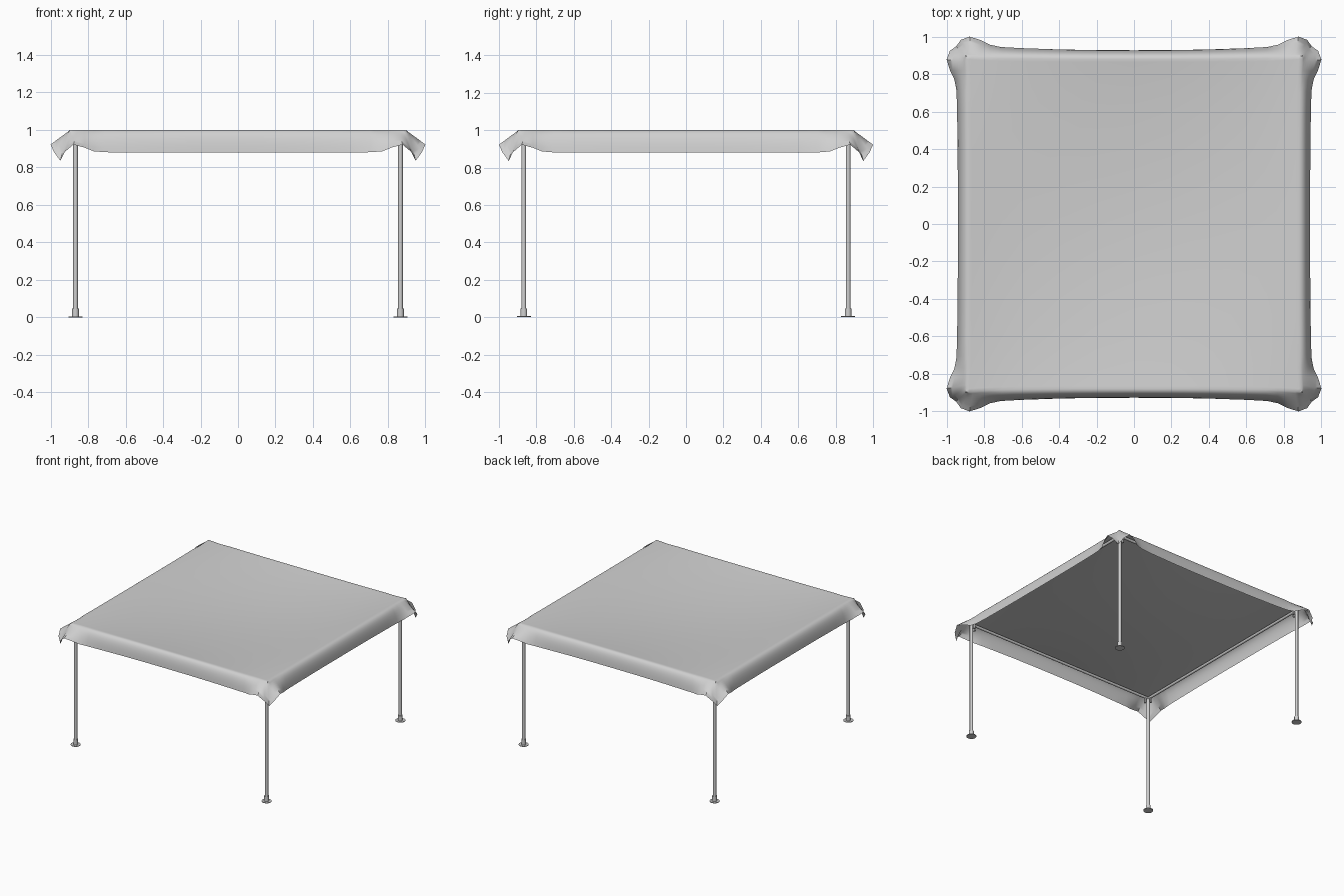
import bpy, math

if "Cube" in bpy.data.objects:
    bpy.data.objects.remove(bpy.data.objects["Cube"])

grey = bpy.data.materials.new("light grey")
grey.diffuse_color = (0.63, 0.63, 0.63, 1)
grey.use_nodes = True
grey.node_tree.nodes["Principled BSDF"].inputs["Base Color"].default_value = grey.diffuse_color


def finish(obj, angle=40):
    if not obj.data.materials:
        obj.data.materials.append(grey)
    bpy.ops.object.select_all(action='DESELECT')
    obj.select_set(True)
    bpy.context.view_layer.objects.active = obj
    bpy.ops.object.shade_smooth_by_angle(angle=math.radians(angle))


def tube(name, r, length, loc, rot=(0, 0, 0), sides=16):
    bpy.ops.mesh.primitive_cylinder_add(vertices=sides, radius=r, depth=length,
                                        location=loc, rotation=rot)
    obj = bpy.context.object
    obj.name = name
    finish(obj)


def box(name, size, loc):
    bpy.ops.mesh.primitive_cube_add(size=1, location=loc)
    obj = bpy.context.object
    obj.name = name
    obj.scale = size
    finish(obj)


# Draped cloth: half a side, from its middle to the corner
# (rim along, hem along, hem out, hem height, shoulder along, shoulder out)
HALF = [
    (0.00, 0.00, 0.940, 0.880, 0.00, 0.930),
    (0.20, 0.20, 0.940, 0.880, 0.20, 0.930),
    (0.40, 0.40, 0.941, 0.880, 0.40, 0.930),
    (0.60, 0.605, 0.944, 0.880, 0.602, 0.930),
    (0.70, 0.71, 0.947, 0.881, 0.705, 0.930),
    (0.76, 0.77, 0.958, 0.886, 0.765, 0.930),
    (0.81, 0.82, 0.982, 0.906, 0.815, 0.930),
    (0.845, 0.878, 1.00, 0.922, 0.865, 0.932),
    (0.865, 0.925, 0.982, 0.882, 0.895, 0.930),
    (0.88, 0.948, 0.948, 0.835, 0.922, 0.922),
]
RIM, ROWS, SAG = 0.88, 8, 0.05
stations = [(-a, -b, c, d, -e, f) for a, b, c, d, e, f in HALF[:0:-1]] + HALF
n = len(stations)
verts, faces = [], []


def rim_warp(x, y):
    # push the sheet's corners out slightly so they stay crisp
    k = 1 + 0.02 * (x * y / RIM ** 2) ** 6
    return x * k, y * k


# sagging top sheet
for sy in stations:
    for sx in stations:
        u, v = sx[0] / RIM, sy[0] / RIM
        verts.append((*rim_warp(sx[0], sy[0]), 1 - SAG * (1 - u * u) * (1 - v * v)))
for j in range(n - 1):
    for i in range(n - 1):
        a = j * n + i
        faces.append((a, a + 1, a + n + 1, a + n))

# rounded skirts with flared corners on four sides
for side in range(4):
    c, s = [(1, 0), (0, 1), (-1, 0), (0, -1)][side]
    base = len(verts)
    for r in range(ROWS + 1):
        t = r / ROWS
        k0, k1, k2 = (1 - t) ** 2, 2 * t * (1 - t), t * t
        for rim, hs, ho, hz, cs, co in stations:
            pinch = 0.013 * max(0, 1 - (hs / 0.8) ** 2) if side % 2 == 0 else 0
            rx, ro = rim_warp(rim, RIM)
            # shoulder height: round along the sides, straight at the corners
            f = min(1, max(0, (abs(rim) - 0.70) / 0.14))
            cz = 1 - f * 0.35 * (1 - hz)
            x = k0 * rx + k1 * cs + k2 * hs
            o = k0 * ro + k1 * (co - pinch * 0.6) + k2 * (ho - pinch)
            z = k0 + k1 * cz + k2 * hz
            y = -o
            verts.append((x * c - y * s, x * s + y * c, z))
    for r in range(ROWS):
        for i in range(n - 1):
            a = base + r * n + i
            faces.append((a, a + n, a + n + 1, a + 1))

mesh = bpy.data.meshes.new("cloth_canopy")
mesh.from_pydata(verts, [], faces)
cloth = bpy.data.objects.new("cloth_canopy", mesh)
bpy.context.collection.objects.link(cloth)
bpy.context.view_layer.objects.active = cloth
cloth.select_set(True)
bpy.ops.object.mode_set(mode='EDIT')
bpy.ops.mesh.select_all(action='SELECT')
bpy.ops.mesh.remove_doubles(threshold=0.0005)
bpy.ops.mesh.normals_make_consistent(inside=False)
bpy.ops.object.mode_set(mode='OBJECT')
# keep the cloth's outside facing up
if max(mesh.polygons, key=lambda p: p.area).normal.z < 0:
    mesh.flip_normals()
finish(cloth, 50)

# Legs with sleeves, base plates and corner brackets
P = 0.867
for sx in (-1, 1):
    for sy in (-1, 1):
        x, y = sx * P, sy * P
        tag = ("left" if sx < 0 else "right") + ("_front" if sy < 0 else "_back")
        tube("leg_" + tag, 0.0125, 0.972, (x, y, 0.489))
        tube("sleeve_" + tag, 0.018, 0.042, (x, y, 0.025))
        tube("base_plate_" + tag, 0.037, 0.005, (x, y, 0.0025), sides=24)
        box("bracket_x_" + tag, (0.012, 0.016, 0.045), (x - sx * 0.03, y, 0.948))
        box("bracket_y_" + tag, (0.016, 0.012, 0.045), (x, y - sy * 0.03, 0.948))

# Top frame rails
for s in (-1, 1):
    tube("rail_x", 0.011, 2 * P, (0, s * P, 0.973), (0, math.pi / 2, 0))
    tube("rail_y", 0.011, 2 * P, (s * P, 0, 0.973), (math.pi / 2, 0, 0))
